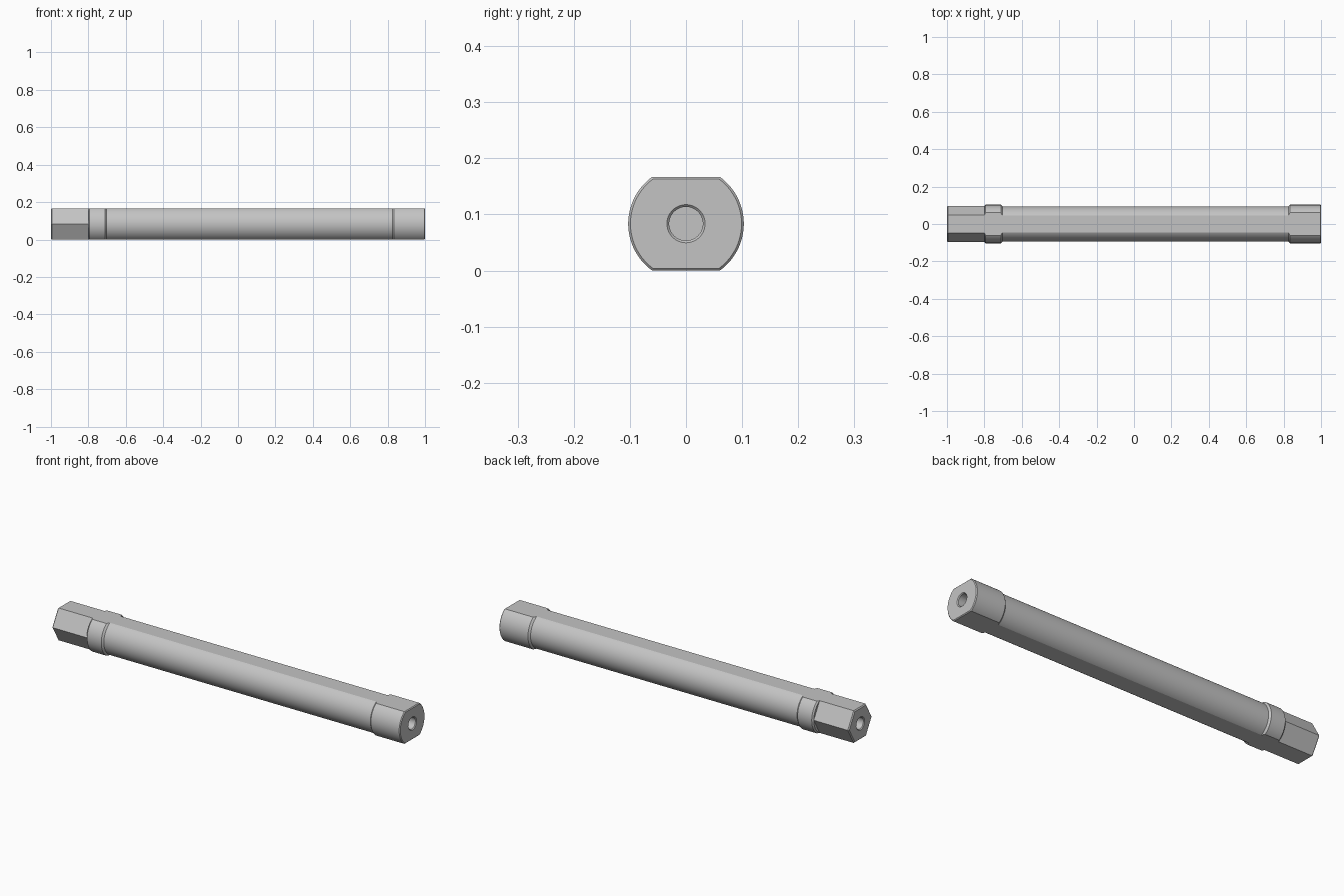
import bpy, bmesh, math
from mathutils import Vector

if "Cube" in bpy.data.objects:
    bpy.data.objects.remove(bpy.data.objects["Cube"])

H = 0.0835          # half height across the flats
ZC = 0.0835         # axis height
SEGS = 96

steel = bpy.data.materials.new("steel_grey")
steel.diffuse_color = (0.55, 0.55, 0.55, 1)
steel.use_nodes = True
steel.node_tree.nodes["Principled BSDF"].inputs["Base Color"].default_value = steel.diffuse_color


def lathe(profile):
    """Spin (x, radius) points around the X axis; radius 0 becomes a pole."""
    bm = bmesh.new()
    rings = []
    for x, r in profile:
        if r == 0:
            rings.append([bm.verts.new((x, 0, 0))] * SEGS)
        else:
            rings.append([bm.verts.new((x, r * math.cos(2 * math.pi * (i + 0.5) / SEGS),
                                        r * math.sin(2 * math.pi * (i + 0.5) / SEGS)))
                          for i in range(SEGS)])
    for a, b in zip(rings, rings[1:]):
        for i in range(SEGS):
            j = (i + 1) % SEGS
            bm.faces.new(list(dict.fromkeys((a[i], a[j], b[j], b[i]))))
    bmesh.ops.recalc_face_normals(bm, faces=bm.faces[:])
    return bm


def slice_off(bm, point, normal):
    """Remove everything beyond a plane and cap the cut."""
    cut = bmesh.ops.bisect_plane(bm, geom=bm.verts[:] + bm.edges[:] + bm.faces[:],
                                 dist=1e-6, plane_co=point, plane_no=normal,
                                 clear_outer=True)["geom_cut"]
    edges = [e for e in cut if isinstance(e, bmesh.types.BMEdge) and e.is_boundary]
    if edges:
        bmesh.ops.holes_fill(bm, edges=edges, sides=0)


def cut_sides(bm, count, end_x, c):
    """Cut evenly spaced flats, each with a small chamfer at the end face."""
    for k in range(count):
        a = math.pi / 2 + 2 * math.pi * k / count
        n = Vector((0, math.cos(a), math.sin(a)))
        slice_off(bm, n * H, n)
        slice_off(bm, n * (H - c) + Vector((end_x, 0, 0)),
                  (n + Vector((math.copysign(1, end_x), 0, 0))).normalized())


def finish(bm, name):
    bmesh.ops.recalc_face_normals(bm, faces=bm.faces[:])
    mesh = bpy.data.meshes.new(name)
    bm.to_mesh(mesh)
    bm.free()
    ob = bpy.data.objects.new(name, mesh)
    bpy.context.collection.objects.link(ob)
    ob.location.z = ZC
    mesh.materials.append(steel)
    bpy.ops.object.select_all(action='DESELECT')
    ob.select_set(True)
    bpy.context.view_layer.objects.active = ob
    bpy.ops.object.shade_smooth_by_angle(angle=math.radians(25))


# Round shaft with a collar near each end, a blind bore, and two long flats
R, B = 0.103, 0.0945
shaft = lathe([(-0.80, 0), (-0.80, 0.096), (-0.793, R), (-0.712, R), (-0.703, B),
               (0.825, B), (0.834, R), (0.996, R), (1.0, 0.099),
               (1.0, 0.034), (0.996, 0.030), (0.85, 0.030), (0.85, 0)])
cut_sides(shaft, 2, 1.0, 0.004)
finish(shaft, "shaft")

# Hexagonal drive end with a blind bore
hexagon = lathe([(-0.80, 0), (-0.80, 0.12), (-1.0, 0.12),
                 (-1.0, 0.034), (-0.996, 0.030), (-0.85, 0.030), (-0.85, 0)])
cut_sides(hexagon, 6, -1.0, 0.005)
finish(hexagon, "hex_end")
